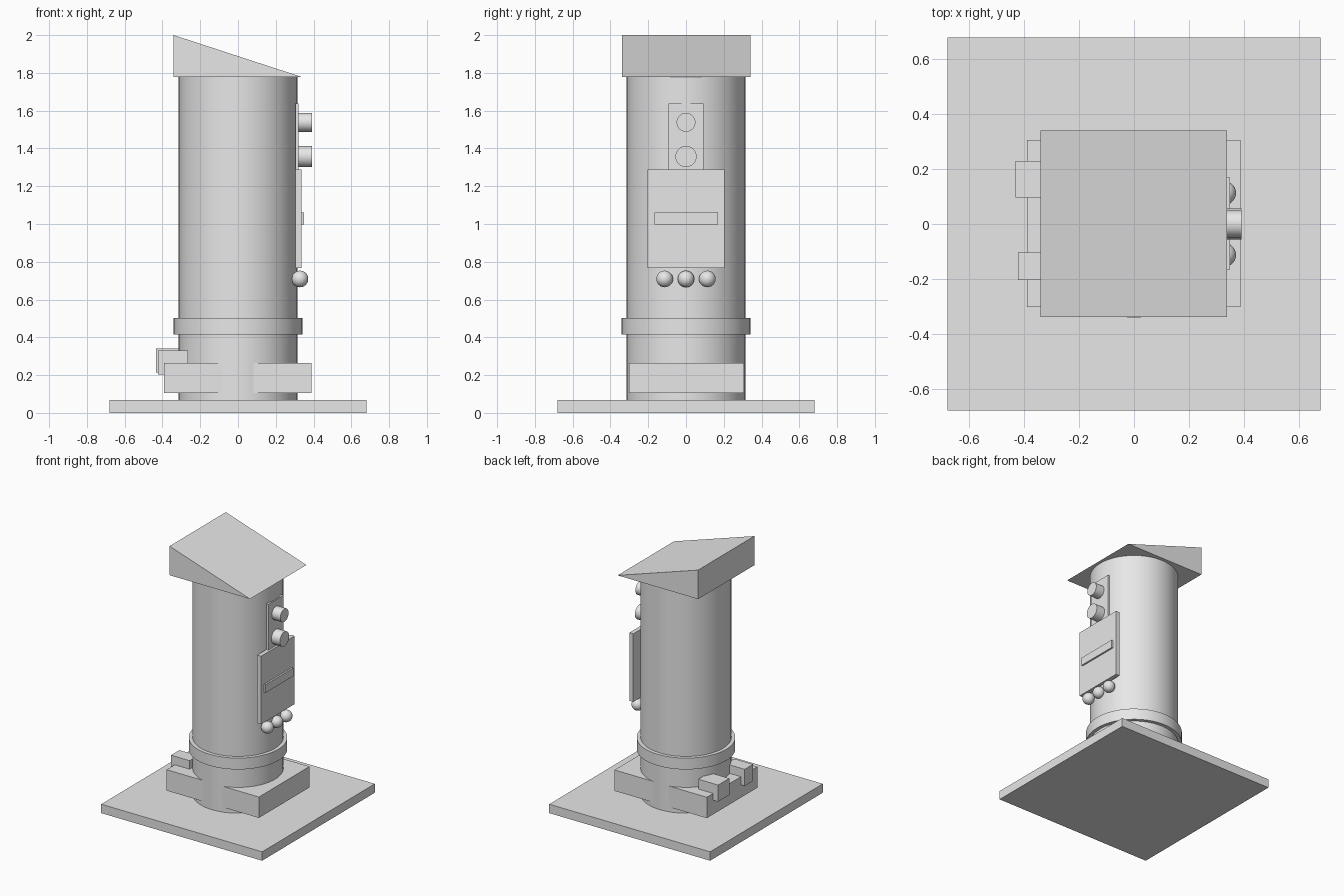
import bpy
import bmesh
from math import radians
from mathutils import Matrix

cube = bpy.data.objects.get("Cube")
if cube:
    bpy.data.objects.remove(cube, do_unlink=True)

# One plain grey for the whole model
grey = bpy.data.materials.new("plain grey")
grey.use_nodes = True
colour = (0.8, 0.8, 0.8, 1)
grey.diffuse_color = colour
grey.node_tree.nodes["Principled BSDF"].inputs["Base Color"].default_value = colour


def finish(name, bm, smooth=False):
    mesh = bpy.data.meshes.new(name)
    bmesh.ops.recalc_face_normals(bm, faces=bm.faces)
    bm.to_mesh(mesh)
    bm.free()
    mesh.materials.append(grey)
    obj = bpy.data.objects.new(name, mesh)
    bpy.context.collection.objects.link(obj)
    if smooth:
        bpy.ops.object.select_all(action='DESELECT')
        obj.select_set(True)
        bpy.context.view_layer.objects.active = obj
        bpy.ops.object.shade_smooth_by_angle(angle=radians(40))
    return obj


def box(name, x, y, z):
    """Box spanning the given (low, high) ranges."""
    bm = bmesh.new()
    spans = (x, y, z)
    size = [hi - lo for lo, hi in spans]
    centre = [(hi + lo) / 2 for lo, hi in spans]
    bmesh.ops.create_cube(bm, size=1, matrix=Matrix.Translation(centre) @ Matrix.Diagonal((*size, 1)))
    return finish(name, bm)


def cylinder(name, radius, length, centre, along_x=False, segments=64):
    bm = bmesh.new()
    turn = Matrix.Rotation(radians(90 if along_x else 0), 4, 'Y')
    bmesh.ops.create_cone(bm, cap_ends=True, segments=segments, radius1=radius, radius2=radius,
                          depth=length, matrix=Matrix.Translation(centre) @ turn)
    return finish(name, bm, smooth=True)


def ball(name, radius, centre):
    bm = bmesh.new()
    bmesh.ops.create_uvsphere(bm, u_segments=32, v_segments=16, radius=radius,
                              matrix=Matrix.Translation(centre))
    return finish(name, bm, smooth=True)


# Base, column and collar
box("base_plate", (-0.68, 0.68), (-0.68, 0.68), (0, 0.068))
cylinder("column", 0.314, 1.72, (0, 0, 0.92), segments=96)
cylinder("collar", 0.341, 0.087, (0, 0, 0.458), segments=96)
box("foot_block", (-0.391, 0.389), (-0.303, 0.307), (0.105, 0.265))

# Small blocks on the back of the foot
box("foot_lug_wide", (-0.433, -0.265), (0.096, 0.23), (0.213, 0.34))
box("foot_lug_narrow", (-0.423, -0.265), (-0.205, -0.104), (0.203, 0.33))

# Sloping wedge roof, swept along y
bm = bmesh.new()
profile = [(-0.341, 1.778), (0.339, 1.778), (-0.341, 2.0)]
face = bm.faces.new([bm.verts.new((x, -0.339, z)) for x, z in profile])
swept = bmesh.ops.extrude_face_region(bm, geom=[face])
bmesh.ops.translate(bm, vec=(0, 0.68, 0),
                    verts=[v for v in swept["geom"] if isinstance(v, bmesh.types.BMVert)])
finish("roof", bm)

# Control panel on the side of the column
box("upper_panel", (0.304, 0.321), (-0.093, 0.093), (1.285, 1.638))
box("main_panel", (0.304, 0.337), (-0.203, 0.203), (0.768, 1.288))
box("panel_bar", (0.32, 0.35), (-0.166, 0.169), (0.998, 1.06))

for name, radius, z in (("upper_knob", 0.05, 1.538), ("lower_knob", 0.056, 1.357)):
    cylinder(name, radius, 0.083, (0.351, 0, z), along_x=True, segments=48)

for name, y in (("near_ball", -0.113), ("middle_ball", 0), ("far_ball", 0.113)):
    ball(name, 0.044, (0.328, y, 0.709))
